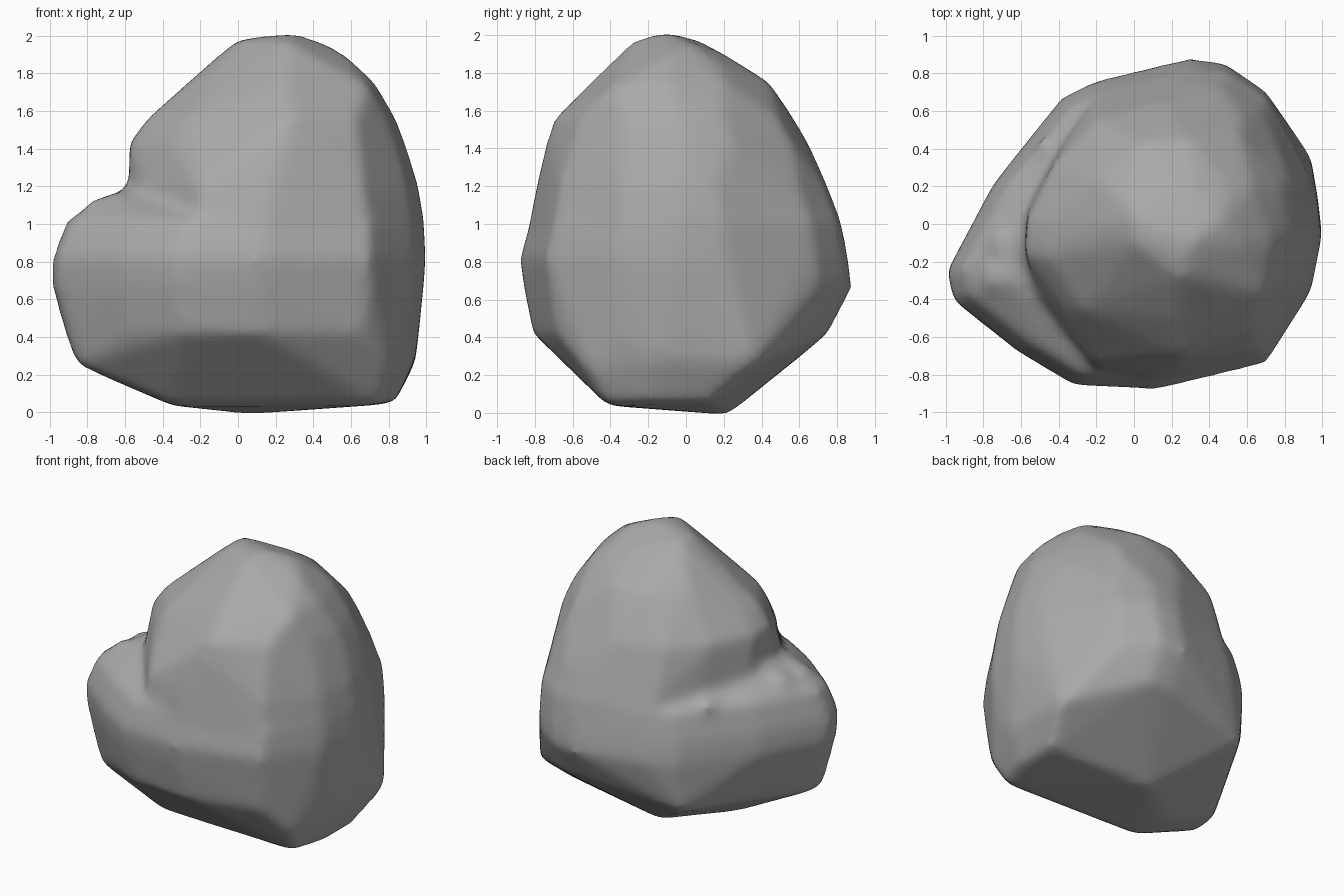
import bpy, bmesh
from mathutils import Vector

cube = bpy.data.objects.get("Cube")
if cube:
    bpy.data.objects.remove(cube, do_unlink=True)

stone = bpy.data.materials.new("grey_stone")
stone.use_nodes = True
stone.diffuse_color = (0.4, 0.4, 0.4, 1)
stone.node_tree.nodes["Principled BSDF"].inputs["Base Color"].default_value = (0.4, 0.4, 0.4, 1)

# Plan outlines: wide belly, neck of the peak, crown of the peak
RIGHT = [(.12, -.87), (.69, -.73), (.93, -.35), (.99, -.05), (.96, .2), (.7, .7), (.48, .85), (.3, .87)]
BELLY = RIGHT + [(-.2, .75), (-.38, .66), (-.75, .2), (-.99, -.25), (-.96, -.4), (-.62, -.67), (-.32, -.85)]
NECK = RIGHT + [(-.2, .73), (-.38, .47), (-.57, .1), (-.58, -.1), (-.5, -.4), (-.2, -.82)]
CROWN = [(.3, -.8), (.72, -.62), (.92, -.3), (.97, 0), (.9, .3), (.64, .66), (.2, .76),
         (-.18, .65), (-.42, .38), (-.57, .05), (-.58, -.15), (-.34, -.5)]

# Corners of the underside and of the summit
FOOT = [(.05, .22, -.01), (-.34, -.37, .035), (-.36, -.1, .04), (.75, -.42, .04), (.83, -.2, .05),
        (.83, .12, .05), (.94, .36, .26), (.8, -.52, .22), (.94, -.15, .28), (-.85, -.37, .25),
        (-.85, -.2, .27), (-.39, .63, .32)]
SUMMIT = [(.3, -.1, 2.015), (0, .05, 1.98), (.02, -.1, 1.98), (.25, -.27, 1.98), (.46, .02, 1.96),
          (.57, -.1, 1.9), (-.1, 0, 1.9), (.25, -.35, 1.9), (.3, .2, 1.9), (.5, .2, 1.84),
          (.73, -.1, 1.75), (.69, -.38, 1.73), (.2, -.5, 1.75), (-.25, 0, 1.75), (-.2, .25, 1.75),
          (.03, .43, 1.75), (.3, .44, 1.75), (.63, .2, 1.76)]


def fit(outline, z, x0, x1, y0, y1):
    """Stretch a plan outline to the given extents at height z."""
    xs, ys = zip(*outline)
    ax, bx, ay, by = min(xs), max(xs), min(ys), max(ys)
    return [Vector((x0 + (x - ax) / (bx - ax) * (x1 - x0),
                    y0 + (y - ay) / (by - ay) * (y1 - y0), z)) for x, y in outline]


def hull(name, points):
    """Closed convex boulder around the points."""
    bm = bmesh.new()
    for p in points:
        bm.verts.new(p)
    res = bmesh.ops.convex_hull(bm, input=bm.verts)
    loose = {v for v in res["geom_interior"] + res["geom_unused"] if isinstance(v, bmesh.types.BMVert)}
    bmesh.ops.delete(bm, geom=list(loose), context='VERTS')
    bmesh.ops.recalc_face_normals(bm, faces=bm.faces)
    mesh = bpy.data.meshes.new(name)
    bm.to_mesh(mesh)
    bm.free()
    mesh.materials.append(stone)
    obj = bpy.data.objects.new(name, mesh)
    bpy.context.collection.objects.link(obj)
    return obj


# Wide lower mass, with a sloping ledge on one side
lower = FOOT + [(-.66, -.3, 1.17), (-.6, -.05, 1.18), (-.42, .4, 1.06), (-.4, -.55, 1.06)]
for ring in [(.42, -.92, .96, -.81, .75), (.67, -.99, .98, -.86, .88),
             (.82, -.99, 1.0, -.88, .86), (1.02, -.91, .99, -.82, .82)]:
    lower += fit(BELLY, *ring)
boulder = hull("boulder", lower)

# Peak, flush with the lower mass except above the ledge
upper = list(SUMMIT)
for ring in [(.8, -.58, .99, -.87, .86), (1.02, -.58, .99, -.82, .82), (1.2, -.58, .96, -.79, .75)]:
    upper += fit(NECK, *ring)
for ring in [(1.43, -.58, .89, -.74, .65), (1.56, -.48, .84, -.7, .57)]:
    upper += fit(CROWN, *ring)
parts = [hull("peak_helper", upper)]

# Small knobs on the ledge
for i, (x, y, z, r) in enumerate([(-.7, -.09, 1.09, .09), (-.72, -.28, 1.08, .1), (-.45, .4, 1.02, .09)]):
    parts.append(hull("knob_helper_%d" % i,
                      [Vector((x + a * r, y + b * r, z + c * r * .8))
                       for a, b, c in [(1, 0, 0), (-1, 0, 0), (0, 1, 0), (0, -1, 0), (0, 0, 1), (0, 0, -1),
                                       (.6, .6, .5), (-.6, .6, .5), (.6, -.6, .5), (-.6, -.6, .5)]]))

# Fuse the parts and weather the edges
for part in parts:
    part.hide_render = True
    part.hide_set(True)
    fuse = boulder.modifiers.new("fuse", 'BOOLEAN')
    fuse.operation = 'UNION'
    fuse.solver = 'EXACT'
    fuse.object = part
remesh = boulder.modifiers.new("remesh", 'REMESH')
remesh.mode = 'VOXEL'
remesh.voxel_size = .035
weather = boulder.modifiers.new("weather", 'SMOOTH')
weather.factor = .5
weather.iterations = 9

# Bake the result and drop the helpers
bpy.context.view_layer.update()
baked = bpy.data.meshes.new_from_object(boulder.evaluated_get(bpy.context.evaluated_depsgraph_get()))
boulder.modifiers.clear()
boulder.data = baked
for part in parts:
    bpy.data.objects.remove(part, do_unlink=True)
if not baked.materials:
    baked.materials.append(stone)
for face in baked.polygons:
    face.use_smooth = True
    face.material_index = 0
